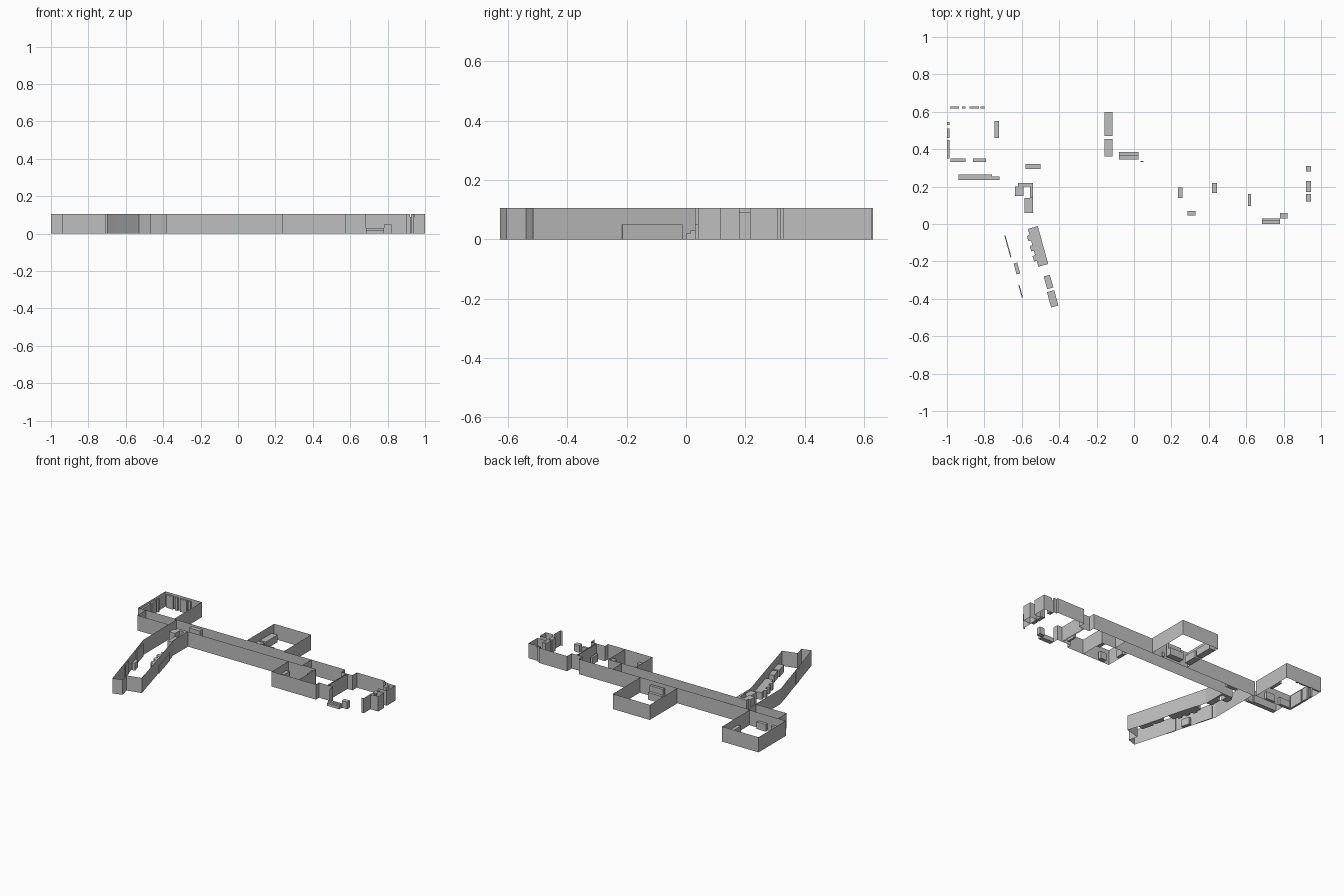
import bpy
import bmesh
import math
from mathutils import Matrix, Vector

WALL_HEIGHT = 0.105
TALL = 0.09
TABLE = 0.05
LOW = 0.03
WING_ANGLE = math.radians(15.5)

# Remove the default cube
default_cube = bpy.data.objects.get("Cube")
if default_cube:
    bpy.data.objects.remove(default_cube, do_unlink=True)

# Single plaster colour
plaster = bpy.data.materials.new("plain_grey")
plaster.use_nodes = True
GREY = (0.52, 0.52, 0.52, 1.0)
plaster.diffuse_color = GREY
for node in plaster.node_tree.nodes:
    if node.type == "BSDF_PRINCIPLED":
        node.inputs["Base Color"].default_value = GREY


def finish(name, bm):
    """Turn a bmesh into a flat shaded object with the plaster material."""
    mesh = bpy.data.meshes.new(name)
    bm.to_mesh(mesh)
    bm.free()
    mesh.materials.append(plaster)
    obj = bpy.data.objects.new(name, mesh)
    bpy.context.scene.collection.objects.link(obj)
    return obj


def wall(name, *points, closed=False):
    """Thin upright sheet following a floor plan path."""
    bm = bmesh.new()
    lower = [bm.verts.new((x, y, 0)) for x, y in points]
    upper = [bm.verts.new((x, y, WALL_HEIGHT)) for x, y in points]
    count = len(points)
    for i in range(count if closed else count - 1):
        j = (i + 1) % count
        bm.faces.new((lower[i], lower[j], upper[j], upper[i]))
    return finish(name, bm)


def room(name, left, right, front, back):
    """Four walls around a rectangular room."""
    return wall(name, (left, front), (right, front), (right, back),
                (left, back), closed=True)


def block(name, centre, size, height, angle=0.0):
    """Box standing on the floor, turned about its own centre."""
    bm = bmesh.new()
    place = (Matrix.Translation(Vector((*centre, height / 2)))
             @ Matrix.Rotation(angle, 4, "Z")
             @ Matrix.Diagonal((*size, height, 1)))
    bmesh.ops.create_cube(bm, size=1, matrix=place)
    return finish(name, bm)


def box(name, left, right, front, back, height):
    """Straight box given by its plan edges."""
    return block(name, ((left + right) / 2, (front + back) / 2),
                 (right - left, back - front), height)


# Rooms
room("corner_room_walls", -1, -.72, .33, .63)
room("middle_room_walls", -.16, .125, .33, .627)
room("small_room_walls", .235, .445, .035, .22)

# Annex below the corner room
wall("annex_walls", (-.94, .33), (-.94, .235), (-.705, .235))

# Corridor and the stepped end of the building
wall("corridor_back_wall", (-.72, .323), (.6, .323), (.6, .28), (.685, .28),
     (.685, .33), (.9, .33), (.9, .318), (.92, .318), (.92, .305))
wall("corridor_front_wall", (-.62, .22), (.235, .22))
wall("corridor_cross_wall", (.34, .323), (.34, .225), (.445, .225))
wall("end_front_wall", (.445, .035), (.575, .035), (.575, .07), (.685, .07),
     (.685, .03))
for side, x in (("left", .647), ("right", .64)):
    wall("partition_" + side + "_face", (x, .28), (x, .07))

# Bays at the far end
wall("back_bay", (.93, .31), (.995, .31), (.995, .215), (.93, .215))
wall("front_bay", (.945, .18), (1, .18), (1, .115), (.945, .115))
wall("end_side_wall", (.94, .115), (.94, .04), (.925, .04))

# Slanted wing
wall("wing_outer_wall", (-.7, .323), (-.7, -.04), (-.53, -.627),
     (-.465, -.605), (-.482, -.54), (-.38, -.515), (-.54, .06), (-.54, .22))

# Cupboards in the corner room
for number, (left, right) in enumerate(
        ((-.985, -.935), (-.92, -.9), (-.88, -.83), (-.82, -.8))):
    box(f"back_cupboard_{number}", left, right, .618, .629, TALL)
for number, (front, back) in enumerate(
        ((.35, .45), (.46, .51), (.53, .545))):
    box(f"side_cupboard_{number}", -.999, -.986, front, back, TALL)
box("corner_room_counter_outer", -.98, -.9, .331, .35, TABLE)
box("corner_room_counter_inner", -.86, -.79, .331, .35, TABLE)
box("corner_room_desk", -.745, -.721, .46, .55, TABLE)
box("annex_bench", -.939, -.76, .236, .265, TABLE)
box("annex_bench_end", -.76, -.72, .236, .255, TABLE)

# Furniture in the middle room
box("middle_room_long_counter", -.159, -.115, .47, .6, TABLE)
box("middle_room_short_counter", -.159, -.115, .36, .455, TABLE)
box("middle_room_table_front", -.08, .025, .345, .365, TALL)
box("middle_room_table_back", -.08, .025, .365, .385, TABLE)
box("middle_room_step", .035, .05, .331, .338, LOW)

# Corridor furniture and the junction pillars
box("corridor_cabinet", -.58, -.5, .295, .322, TALL)
box("junction_pillar", -.635, -.59, .15, .2, WALL_HEIGHT)
box("junction_beam", -.62, -.541, .2, .219, WALL_HEIGHT)
box("junction_cabinet", -.585, -.541, .06, .14, TALL)
box("junction_post", -.555, -.541, .14, .2, WALL_HEIGHT)

# Furniture in the small room
box("small_room_desk", .236, .26, .14, .195, TABLE)
box("small_room_stool", .285, .33, .045, .07, TABLE)
box("small_room_cabinet", .418, .444, .165, .219, TALL)

# End of the building: shelf, stepped bench, side box and bay cupboards
box("partition_shelf", .61, .625, .095, .16, TABLE)
box("bench_seat", .685, .78, 0, .015, .02)
box("bench_back", .685, .78, .015, .03, LOW)
box("bench_side_box", .78, .82, .03, .06, TABLE)
for name, front, back in (("back", .28, .31), ("middle", .17, .23),
                          ("front", .12, .16)):
    box("bay_cupboard_" + name, .92, .945, front, back, TALL)

# Furniture along the slanted wing
block("wing_long_counter", (-.513, -.12), (.055, .21), TABLE, WING_ANGLE)
for number in range(3):
    step = number * .054
    block(f"wing_seat_{number}", (-.558 + step * .28, -.075 - step),
          (.022, .03), TABLE, WING_ANGLE)
block("wing_table", (-.457, -.31), (.034, .07), TABLE, WING_ANGLE)
block("wing_end_table", (-.435, -.4), (.04, .085), TABLE, WING_ANGLE)
block("wing_side_cabinet", (-.626, -.238), (.02, .06), TABLE, WING_ANGLE)
block("wing_door_panel", (-.674, -.12), (.006, .12), TALL, WING_ANGLE)
block("wing_window_panel", (-.606, -.36), (.006, .07), TALL, WING_ANGLE)
